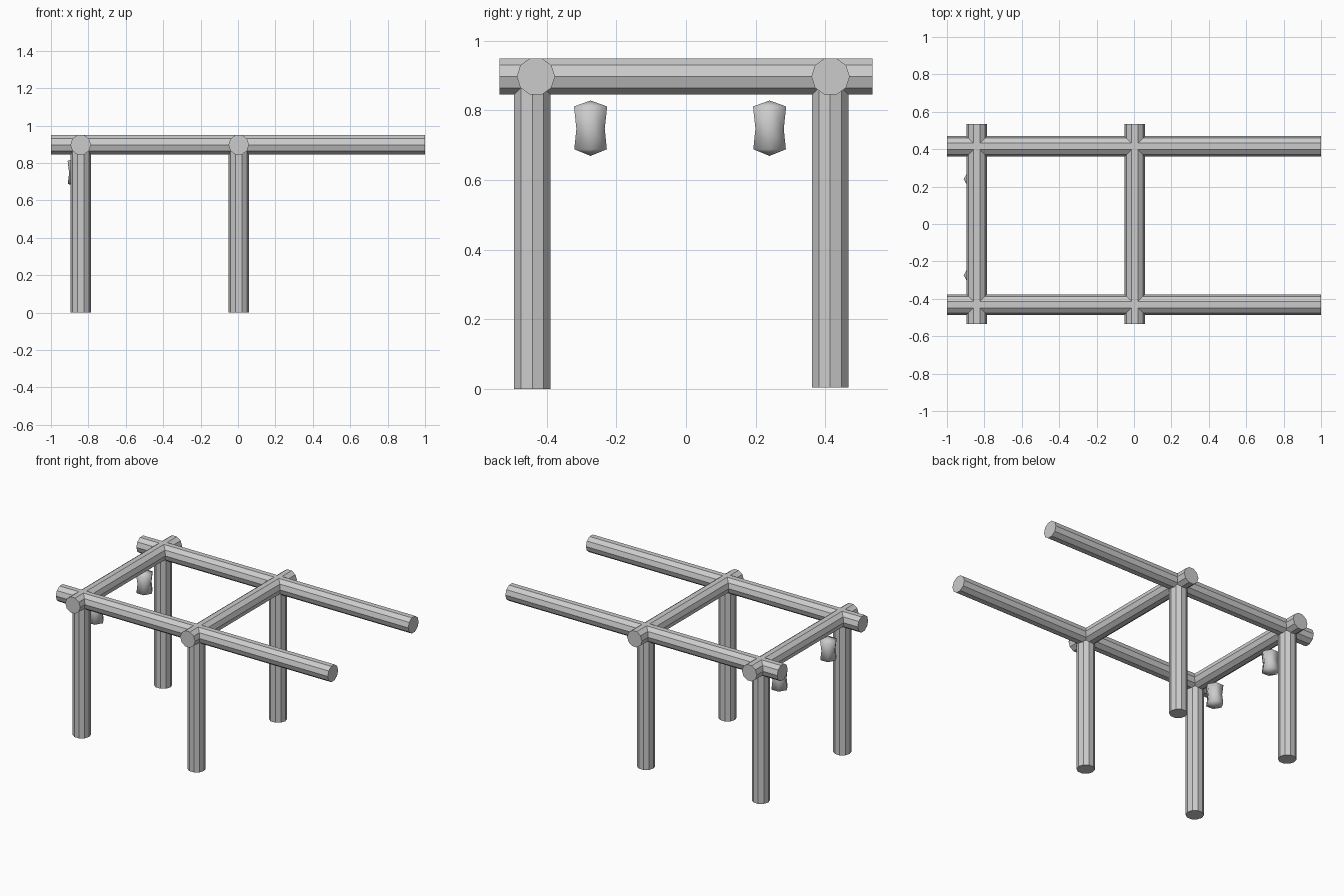
import bpy
import bmesh
import math

if "Cube" in bpy.data.objects:
    bpy.data.objects.remove(bpy.data.objects["Cube"])

R = 0.055            # log radius
ZB = 0.897           # beam axis height
XS = (-0.841, 0.004)  # cross beam / post rows


def log(name, loc, length, rot):
    """Ten-sided flat-shaded log, centred on loc."""
    bpy.ops.mesh.primitive_cylinder_add(vertices=10, radius=R, depth=length)
    ob = bpy.context.object
    ob.name = name
    # put a vertex on the local x axis, then aim the log
    a = math.atan2(ob.data.vertices[0].co.y, ob.data.vertices[0].co.x)
    for v in ob.data.vertices:
        x, y = v.co.x, v.co.y
        v.co.x = x * math.cos(a) + y * math.sin(a)
        v.co.y = -x * math.sin(a) + y * math.cos(a)
    ob.rotation_euler = rot
    ob.location = loc
    return ob


def lathe(name, loc, profile, sides):
    """Closed turned shape; first and last profile points are the poles."""
    bm = bmesh.new()
    top = bm.verts.new((0, 0, profile[0][1]))
    bottom = bm.verts.new((0, 0, profile[-1][1]))
    rings = [[bm.verts.new((r * math.cos(2 * math.pi * i / sides),
                            r * math.sin(2 * math.pi * i / sides), z))
              for i in range(sides)] for r, z in profile[1:-1]]
    for i in range(sides):
        j = (i + 1) % sides
        bm.faces.new((top, rings[0][i], rings[0][j]))
        bm.faces.new((bottom, rings[-1][j], rings[-1][i]))
        for a, b in zip(rings, rings[1:]):
            bm.faces.new((a[i], b[i], b[j], a[j]))
    for f in bm.faces:
        f.smooth = True
    bmesh.ops.recalc_face_normals(bm, faces=bm.faces)
    me = bpy.data.meshes.new(name)
    bm.to_mesh(me)
    bm.free()
    ob = bpy.data.objects.new(name, me)
    ob.location = loc
    bpy.context.collection.objects.link(ob)


# Long side beams
for side, y in (("front", -0.431), ("back", 0.415)):
    log(f"{side}_long_beam", (0, y, ZB), 2.0, (0, math.radians(90), math.radians(90)))
    # vertices must lie horizontally: local x along y, local z along x
    bpy.context.object.rotation_euler = (math.radians(90), 0, math.radians(90))

# Cross beams and posts
for row, x in zip(("left", "middle"), XS):
    log(f"{row}_cross_beam", (x, 0, ZB), 1.07, (math.radians(90), 0, 0))
    for side, y, z0 in (("front", -0.441, 0.0), ("back", 0.414, 0.004)):
        log(f"{row}_{side}_post", (x, y, (z0 + 0.89) / 2), 0.89 - z0, (0, 0, 0))

# Hanging lanterns under the left cross beam
lantern = [(0, 0.828), (0.055, 0.811), (0.047, 0.747), (0.054, 0.688), (0, 0.669)]
for side, y in (("front", -0.274), ("back", 0.24)):
    lathe(f"{side}_lantern", (-0.856, y, 0), lantern, 6)
